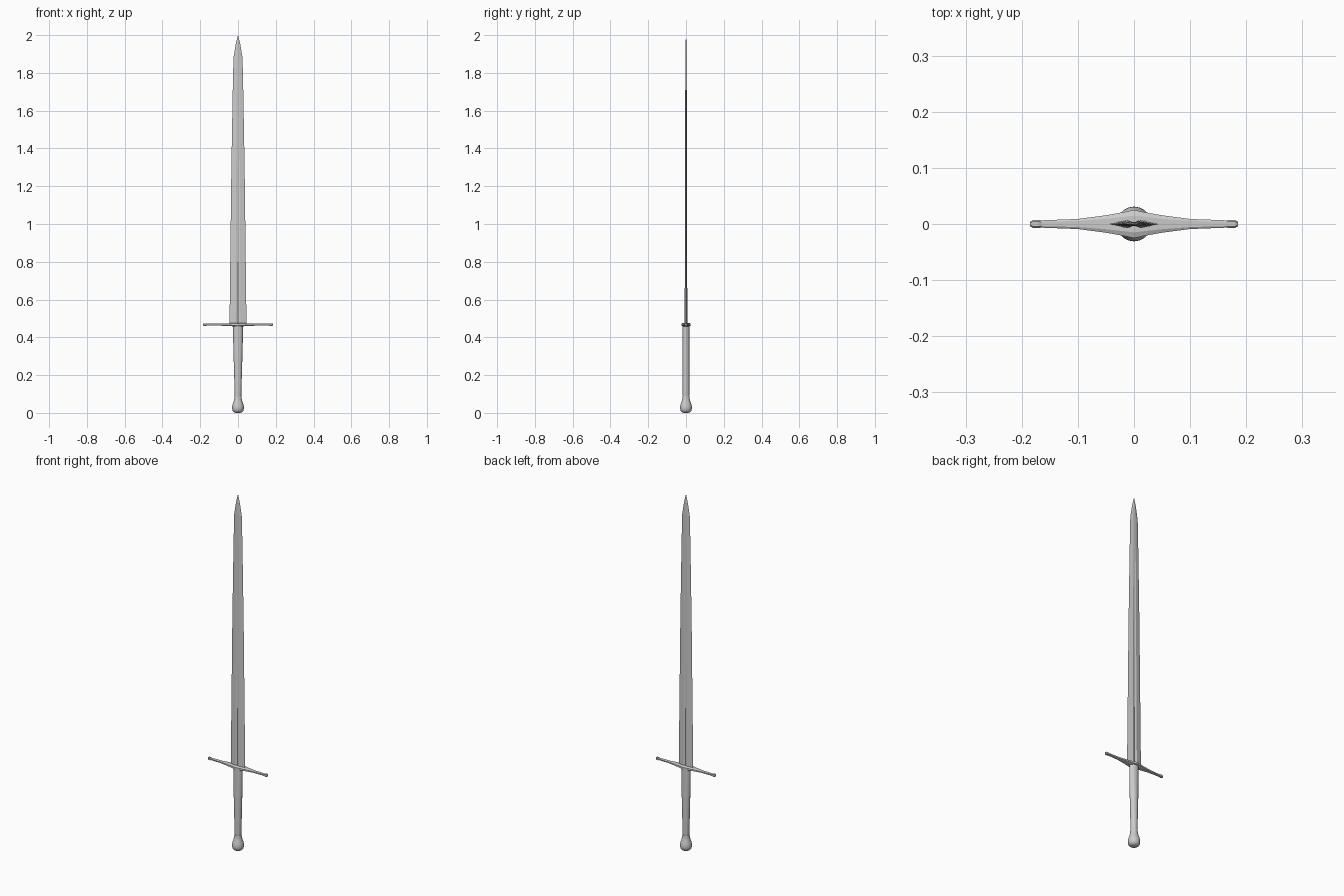
import bpy, bmesh, math
from mathutils import Vector

if "Cube" in bpy.data.objects:
    bpy.data.objects.remove(bpy.data.objects["Cube"])


def loft(name, rings, smooth=None):
    """Skin a list of equal-length point rings and cap both ends."""
    bm = bmesh.new()
    loops = [[bm.verts.new(p) for p in ring] for ring in rings]
    n = len(loops[0])
    for a, b in zip(loops, loops[1:]):
        for i in range(n):
            j = (i + 1) % n
            bm.faces.new((a[i], a[j], b[j], b[i]))
    bm.faces.new(loops[0][::-1])
    bm.faces.new(loops[-1])
    bmesh.ops.remove_doubles(bm, verts=bm.verts, dist=1e-6)
    bmesh.ops.recalc_face_normals(bm, faces=bm.faces)
    mesh = bpy.data.meshes.new(name)
    bm.to_mesh(mesh)
    bm.free()
    obj = bpy.data.objects.new(name, mesh)
    bpy.context.collection.objects.link(obj)
    if smooth:
        bpy.ops.object.select_all(action='DESELECT')
        obj.select_set(True)
        bpy.context.view_layer.objects.active = obj
        bpy.ops.object.shade_smooth_by_angle(angle=math.radians(smooth))
    return obj


def ellipse(rx, ry, z, sides=20):
    return [Vector((rx * math.cos(math.tau * i / sides),
                    ry * math.sin(math.tau * i / sides), z)) for i in range(sides)]


def blade_ring(w, t, groove, z):
    """Diamond section with a shallow central groove on both faces."""
    r = w * 0.27
    return [Vector(p) for p in ((w, 0, z), (r, t, z), (0, groove, z), (-r, t, z),
                                (-w, 0, z), (-r, -t, z), (0, -groove, z), (r, -t, z))]


def guard_ring(x, hy, hz, z=0.467):
    """Chamfered rectangular bar section."""
    c = 0.6
    return [Vector((x, y * hy, z + k * hz)) for y, k in
            ((1, c), (c, 1), (-c, 1), (-1, c), (-1, -c), (-c, -1), (c, -1), (1, -c))]


# Blade: half width, half thickness, groove depth, height
loft("blade", [blade_ring(*s) for s in (
    (0.045, 0.0075, 0.003, 0.462), (0.041, 0.006, 0.0027, 0.8),
    (0.035, 0.0048, 0.0025, 1.3), (0.028, 0.004, 0.003, 1.7),
    (0.024, 0.0035, 0.0035, 1.88), (0.0125, 0.0025, 0.0025, 1.95),
    (0.0004, 0.0003, 0.0003, 2.0))])

# Crossguard: half of the stations, mirrored about the centre
half = [(0.0, 0.025, 0.0095), (0.022, 0.0205, 0.009), (0.05, 0.0155, 0.007),
        (0.1, 0.009, 0.0052), (0.165, 0.0065, 0.0052), (0.171, 0.0073, 0.0075),
        (0.18, 0.007, 0.0075), (0.185, 0.004, 0.005)]
stations = [(-x, y, z) for x, y, z in reversed(half[1:])] + half
loft("crossguard", [guard_ring(*s) for s in stations])

# Grip: tapers in width, nearly constant in depth
loft("grip", [ellipse(*s) for s in (
    (0.017, 0.017, 0.075), (0.0185, 0.0178, 0.14), (0.022, 0.0185, 0.25),
    (0.025, 0.019, 0.36), (0.0265, 0.019, 0.462))], smooth=40)

# Pommel: round knob flaring from the grip
loft("pommel", [ellipse(r, r, z) for r, z in (
    (0.012, 0.0), (0.022, 0.004), (0.0285, 0.012), (0.031, 0.024), (0.0305, 0.035),
    (0.0275, 0.047), (0.023, 0.06), (0.0195, 0.075), (0.0185, 0.09))], smooth=40)
